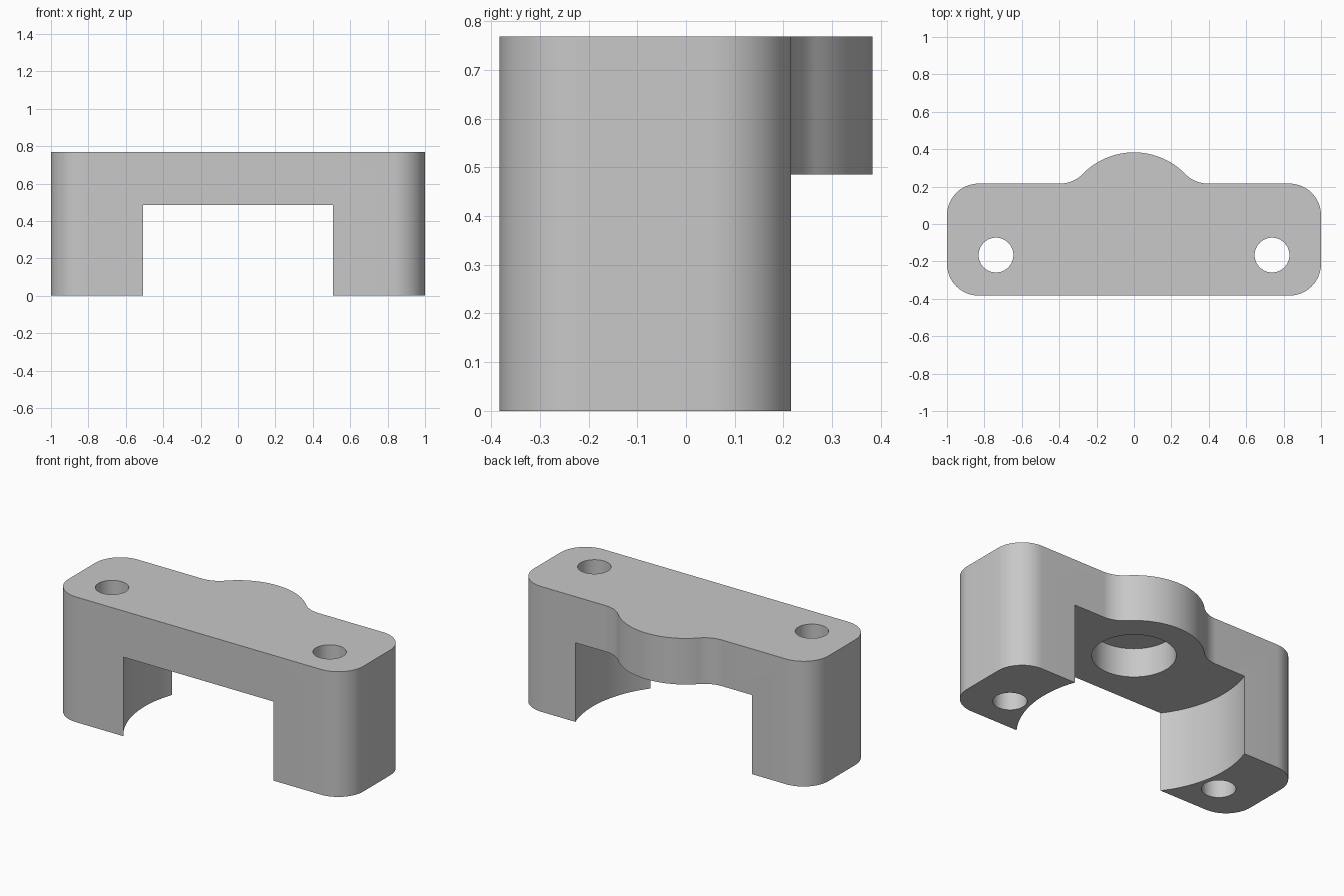
import bpy, bmesh
from math import pi, sin, cos, atan2, sqrt, radians

if "Cube" in bpy.data.objects:
    bpy.data.objects.remove(bpy.data.objects["Cube"], do_unlink=True)

HEIGHT, CEILING = 0.768, 0.485
FRONT, BACK = -0.383, 0.216
CORNER, BOSS = 0.17, 0.383

grey = bpy.data.materials.new("plain grey")
grey.use_nodes = True
colour = (0.58, 0.58, 0.58, 1)
grey.diffuse_color = colour
grey.node_tree.nodes["Principled BSDF"].inputs["Base Color"].default_value = colour


def arc(cx, cy, r, start, end, steps=16):
    angles = [start + (end - start) * i / steps for i in range(steps + 1)]
    return [(cx + r * cos(a), cy + r * sin(a)) for a in angles]


def prism(name, outline, bottom, top):
    bm = bmesh.new()
    face = bm.faces.new([bm.verts.new((x, y, bottom)) for x, y in outline])
    grown = bmesh.ops.extrude_face_region(bm, geom=[face])
    verts = [v for v in grown["geom"] if isinstance(v, bmesh.types.BMVert)]
    bmesh.ops.translate(bm, vec=(0, 0, top - bottom), verts=verts)
    bmesh.ops.recalc_face_normals(bm, faces=bm.faces)
    mesh = bpy.data.meshes.new(name)
    bm.to_mesh(mesh)
    bm.free()
    mesh.materials.append(grey)
    obj = bpy.data.objects.new(name, mesh)
    bpy.context.collection.objects.link(obj)
    return obj


def cut(target, name, x, y, r, bottom, top, steps=64):
    cutter = prism(name, arc(x, y, r, 0, 2 * pi, steps)[:-1], bottom, top)
    mod = target.modifiers.new(name, "BOOLEAN")
    mod.operation, mod.solver, mod.object = "DIFFERENCE", "EXACT", cutter
    bpy.context.view_layer.objects.active = target
    bpy.ops.object.modifier_apply(modifier=name)
    bpy.data.objects.remove(cutter, do_unlink=True)


# Right half of the outline: rounded corners, fillet, then half the boss arc
fillet_y = BACK + CORNER
fillet_x = sqrt((BOSS + CORNER) ** 2 - fillet_y ** 2)
meet = atan2(fillet_y, fillet_x)
half = arc(1 - CORNER, FRONT + CORNER, CORNER, -pi / 2, 0)
half += arc(1 - CORNER, BACK - CORNER, CORNER, 0, pi / 2)
half += arc(fillet_x, fillet_y, CORNER, -pi / 2, meet - pi)
half += arc(0, 0, BOSS, meet, pi / 2)[1:]
outline = half + [(-x, y) for x, y in reversed(half[:-1])]

bracket = prism("bracket_body", outline, 0, HEIGHT)

# Round clearance between the legs, blind bore, and two through holes
cut(bracket, "leg_clearance", 0, 0, 0.637, -0.2, CEILING, 128)
cut(bracket, "blind_bore", 0, 0, 0.229, CEILING - 0.1, 0.661)
for side in (-1, 1):
    cut(bracket, "bolt_hole", side * 0.738, -0.166, 0.093, -0.2, HEIGHT + 0.2)

bpy.ops.object.select_all(action="DESELECT")
bracket.select_set(True)
bpy.context.view_layer.objects.active = bracket
bpy.ops.object.shade_smooth_by_angle(angle=radians(30))
